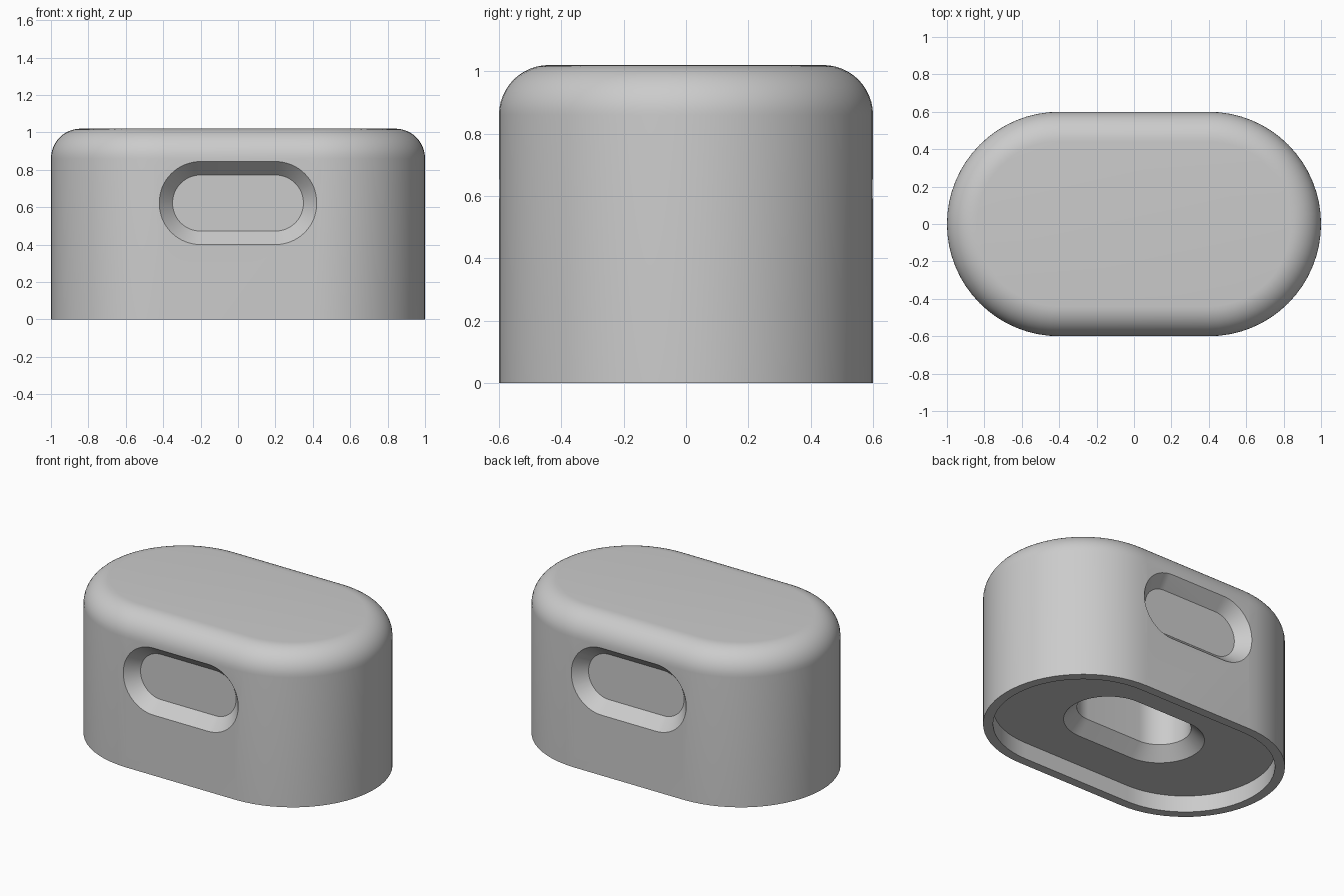
import bpy, bmesh, math
from mathutils import Matrix

cube = bpy.data.objects.get("Cube")
if cube:
    bpy.data.objects.remove(cube, do_unlink=True)

# Single plain grey
grey = bpy.data.materials.new("plain grey")
grey.use_nodes = True
colour = (0.6, 0.6, 0.6, 1.0)
grey.diffuse_color = colour
grey.node_tree.nodes["Principled BSDF"].inputs["Base Color"].default_value = colour


def stadium(half_straight, radius, z, seg=32):
    """Ring of points: two half circles joined by straight sides."""
    pts = []
    for side in (1, -1):
        for i in range(seg + 1):
            a = -math.pi / 2 + math.pi * i / seg
            pts.append((side * (half_straight + radius * math.cos(a)),
                        side * radius * math.sin(a), z))
    return pts


def loft(name, sections, matrix=Matrix()):
    """Solid through a stack of stadium sections, capped at both ends."""
    bm = bmesh.new()
    rings = [[bm.verts.new(p) for p in stadium(*s)] for s in sections]
    n = len(rings[0])
    for low, high in zip(rings, rings[1:]):
        for i in range(n):
            j = (i + 1) % n
            bm.faces.new((low[i], low[j], high[j], high[i]))
    bm.faces.new(rings[0][::-1])
    bm.faces.new(rings[-1])
    bm.transform(matrix)
    bmesh.ops.recalc_face_normals(bm, faces=bm.faces)
    mesh = bpy.data.meshes.new(name)
    bm.to_mesh(mesh)
    bm.free()
    mesh.materials.append(grey)
    obj = bpy.data.objects.new(name, mesh)
    bpy.context.collection.objects.link(obj)
    return obj


# Body: bottom pocket, chamfered bottom slot, recessed floor, rim, wall, rounded top
HEIGHT, FILLET = 1.02, 0.16
sections = [
    (0.2, 0.19, 0.50),
    (0.2, 0.19, 0.19),
    (0.2, 0.27, 0.11),
    (0.4, 0.54, 0.11),
    (0.4, 0.54, 0.0),
    (0.4, 0.60, 0.0),
]
for k in range(13):
    a = math.pi / 2 * k / 12
    sections.append((0.4, 0.6 - FILLET + FILLET * math.cos(a),
                     HEIGHT - FILLET + FILLET * math.sin(a)))
body = loft("body", sections)

# Chamfered grip slots on the front and back
for label, turn in (("front", 0), ("back", math.pi)):
    place = (Matrix.Rotation(turn, 4, 'Z') @ Matrix.Translation((0, 0, 0.622))
             @ Matrix.Rotation(math.pi / 2, 4, 'X'))
    cutter = loft(label + "_slot_cutter",
                  [(0.2, 0.15, 0.52), (0.2, 0.222, 0.60), (0.2, 0.267, 0.65)], place)
    cutter.hide_render = True
    cut = body.modifiers.new(label + "_slot", 'BOOLEAN')
    cut.operation = 'DIFFERENCE'
    cut.solver = 'EXACT'
    cut.object = cutter
    bpy.ops.object.select_all(action='DESELECT')
    body.select_set(True)
    bpy.context.view_layer.objects.active = body
    bpy.ops.object.modifier_apply(modifier=cut.name)
    bpy.data.objects.remove(cutter, do_unlink=True)

# Smooth curves, crisp rims
bpy.ops.object.shade_smooth_by_angle(angle=math.radians(30))
